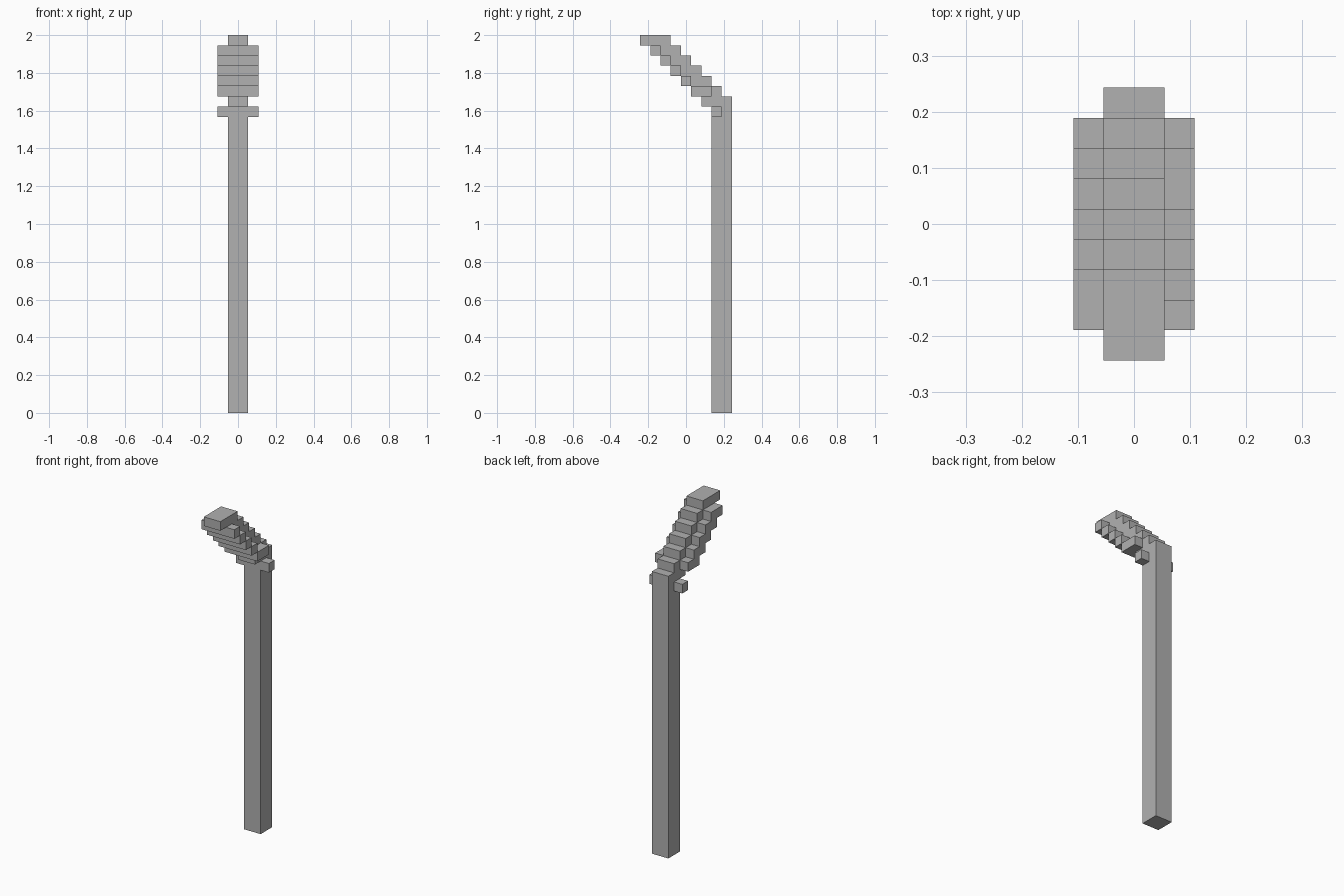
import bpy
import bmesh

U = 2 / 37  # one block

cube = bpy.data.objects.get("Cube")
if cube:
    bpy.data.objects.remove(cube, do_unlink=True)

grey = bpy.data.materials.new("plain_grey")
grey.use_nodes = True
colour = (0.44, 0.44, 0.44, 1)
grey.diffuse_color = colour
grey.node_tree.nodes["Principled BSDF"].inputs["Base Color"].default_value = colour


def extrude(name, outline, x0, x1):
    """Extrude a (y, z) outline, in blocks, from x0 to x1."""
    bm = bmesh.new()
    face = bm.faces.new([bm.verts.new((x0 * U, y * U, z * U)) for y, z in outline])
    made = bmesh.ops.extrude_face_region(bm, geom=[face])["geom"]
    moved = [v for v in made if isinstance(v, bmesh.types.BMVert)]
    bmesh.ops.translate(bm, verts=moved, vec=((x1 - x0) * U, 0, 0))
    bmesh.ops.recalc_face_normals(bm, faces=bm.faces)
    mesh = bpy.data.meshes.new(name)
    bm.to_mesh(mesh)
    bm.free()
    mesh.materials.append(grey)
    obj = bpy.data.objects.new(name, mesh)
    bpy.context.collection.objects.link(obj)


def block(name, x0, x1, y0, y1, z):
    extrude(name, [(y0, z), (y1, z), (y1, z + 1), (y0, z + 1)], x0, x1)


# Post and stepped neck in one outline
front, back = [(2.5, 0), (2.5, 30)], [(4.5, 0)]
for i in range(7):
    z = 30 + i
    front += [(1.5 - i, z), (1.5 - i, z + 1)]
    back += [(4.5 - i, z), (4.5 - i, z + 1)] if i else [(4.5, z + 1)]
extrude("post_and_neck", front + back[::-1], -1, 1)

# Stepped side wings: deep on the right, thin on the left above the first step
for i in range(5):
    y, z = 0.5 - i, 31 + i
    block(f"right_wing_{i}", -2, -1, y, y + 2, z)
    block(f"left_wing_{i}", 1, 2, y, y + (1 if i else 2), z)

# Separate lugs at the top of the post
for side, x in (("right", -2), ("left", 1)):
    block(f"{side}_lug", x, x + 1, 2.5, 3.5, 29)
